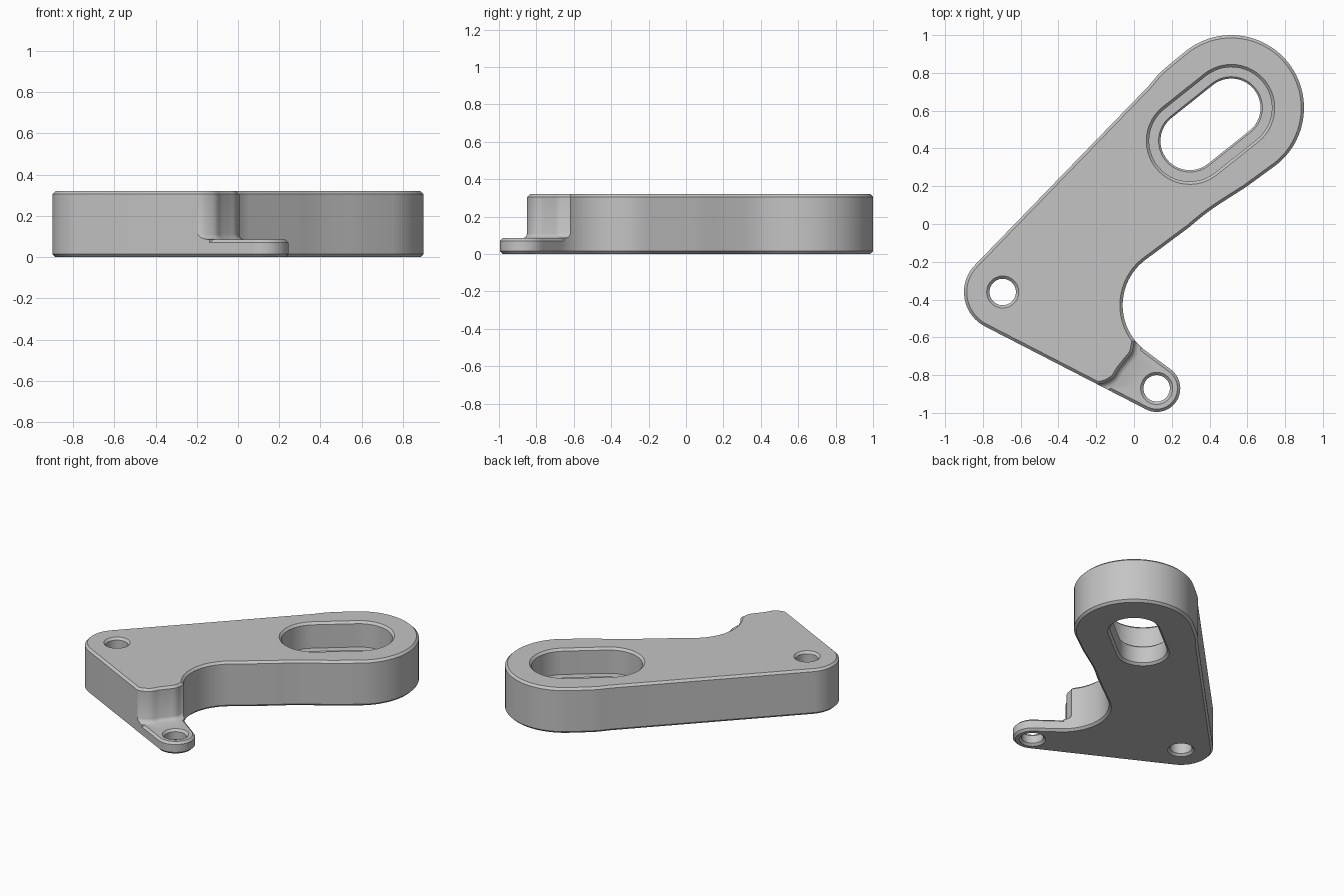
import bpy, bmesh, math
from mathutils import Vector

if "Cube" in bpy.data.objects:
    bpy.data.objects.remove(bpy.data.objects["Cube"])

HEIGHT = 0.32
EAR_TOP = 0.085
CH = 0.015  # chamfer size

grey = bpy.data.materials.new("plain grey")
grey.use_nodes = True
grey.diffuse_color = (0.55, 0.55, 0.55, 1)
grey.node_tree.nodes["Principled BSDF"].inputs["Base Color"].default_value = (0.55, 0.55, 0.55, 1)


def arc(cx, cy, r, a0, a1, n):
    """Points along an arc, angles in degrees."""
    angles = [math.radians(a0 + (a1 - a0) * i / n) for i in range(n + 1)]
    return [Vector((cx + r * math.cos(a), cy + r * math.sin(a))) for a in angles]


def spline(points, steps=6):
    """Smooth open curve through the points."""
    p = [Vector(q) for q in points]
    p = [2 * p[0] - p[1]] + p + [2 * p[-1] - p[-2]]
    out = []
    for a, b, c, d in zip(p, p[1:], p[2:], p[3:]):
        for i in range(steps):
            t = i / steps
            out.append((2 * b + (c - a) * t + (2 * a - 5 * b + 4 * c - d) * t * t
                        + (3 * b - a - 3 * c + d) * t ** 3) / 2)
    return out + [p[-2]]


def offset(poly, dist):
    """Grow (or shrink) a counter-clockwise outline with mitred corners."""
    out = []
    for i, p in enumerate(poly):
        e0 = (p - poly[i - 1]).normalized()
        e1 = (poly[(i + 1) % len(poly)] - p).normalized()
        n0, n1 = Vector((e0.y, -e0.x)), Vector((e1.y, -e1.x))
        out.append(p + (n0 + n1) * dist / (1 + n0.dot(n1)))
    return out


def loft(name, poly, rings):
    """Solid from an outline and a list of (height, offset) rings."""
    area = sum(poly[i - 1].cross(poly[i]) for i in range(len(poly)))
    if area < 0:
        poly = poly[::-1]
    bm = bmesh.new()
    layers = [[bm.verts.new((p.x, p.y, z)) for p in offset(poly, d)] for z, d in rings]
    bm.faces.new(layers[0][::-1])
    bm.faces.new(layers[-1])
    for lo, hi in zip(layers, layers[1:]):
        for i in range(len(lo)):
            bm.faces.new((lo[i - 1], lo[i], hi[i], hi[i - 1]))
    mesh = bpy.data.meshes.new(name)
    bm.to_mesh(mesh)
    bm.free()
    mesh.materials.append(grey)
    obj = bpy.data.objects.new(name, mesh)
    bpy.context.collection.objects.link(obj)
    return obj


def cut(target, tool):
    """Subtract the tool from the target and discard the tool."""
    tool.hide_render = True
    mod = target.modifiers.new("cut", "BOOLEAN")
    mod.operation = "DIFFERENCE"
    mod.solver = "EXACT"
    mod.object = tool
    bpy.context.view_layer.objects.active = target
    bpy.ops.object.modifier_apply(modifier=mod.name)
    bpy.data.objects.remove(tool)


# Plate outline: slotted end, left edge, pivot corner, ear, concave bay, right edge
outline = arc(0.515, 0.615, 0.385, -51.5, 128.5, 48)
outline += spline([(0.20, 0.855), (0.135, 0.798), (0.075, 0.728)], 4)
outline += arc(-0.695, -0.36, 0.205, 135, 243.5, 28)
outline += arc(0.12, -0.87, 0.125, 243.5, 413, 32)
outline += arc(0.24, -0.43, 0.3, 233, 128, 32)
outline += spline([(0.295, -0.015), (0.345, 0.027), (0.426, 0.088), (0.595, 0.197)], 4)

body = loft("bracket_plate", outline,
            [(0, -CH), (CH, 0), (HEIGHT - CH, 0), (HEIGHT, -CH)])

# Step down to the thin ear, with a filleted foot and chamfered top edge
step = spline([(-0.27, -0.865), (-0.21, -0.851), (-0.16, -0.843), (-0.11, -0.815),
               (-0.08, -0.77), (-0.045, -0.725), (-0.01, -0.68), (0.005, -0.62),
               (0.05, -0.55)])
step += [Vector(p) for p in ((0.5, -0.55), (0.5, -1.2), (-0.3, -1.2), (-0.3, -0.9))]
cut(body, loft("step_cutter", step,
               [(EAR_TOP, -0.03), (0.09, -0.015), (0.097, -0.006), (0.11, 0),
                (HEIGHT - CH, 0), (HEIGHT + 0.02, CH + 0.02)]))

# Chamfer around the ear's upper rim
rim = loft("rim_cutter", step, [(0.06, -0.04), (0.2, -0.04)])
cut(rim, loft("rim_core", outline,
              [(EAR_TOP - 0.045, 0.03), (EAR_TOP, -CH), (0.25, -CH)]))
cut(body, rim)

# Round holes in the pivot corner and the ear
for x, y, top in ((-0.695, -0.36, HEIGHT), (0.12, -0.87, EAR_TOP)):
    cut(body, loft("hole_cutter", arc(x, y, 0.07, 0, 352.5, 47),
                   [(-0.02, CH + 0.02), (CH, 0), (top - CH, 0), (top + 0.02, CH + 0.02)]))

# Slot with an inner ledge
slot = arc(0.515, 0.615, 0.155, -51.5, 128.5, 24) + arc(0.295, 0.44, 0.155, 128.5, 308.5, 24)
cut(body, loft("slot_cutter", slot,
               [(-0.02, CH + 0.02), (CH, 0), (0.13, 0), (0.14, 0.01), (0.14, 0.06),
                (HEIGHT - CH, 0.06), (HEIGHT + 0.02, 0.06 + CH + 0.02)]))

# Smooth curved walls, crisp edges
bpy.ops.object.select_all(action="DESELECT")
body.select_set(True)
bpy.context.view_layer.objects.active = body
bpy.ops.object.shade_smooth_by_angle(angle=math.radians(30))
